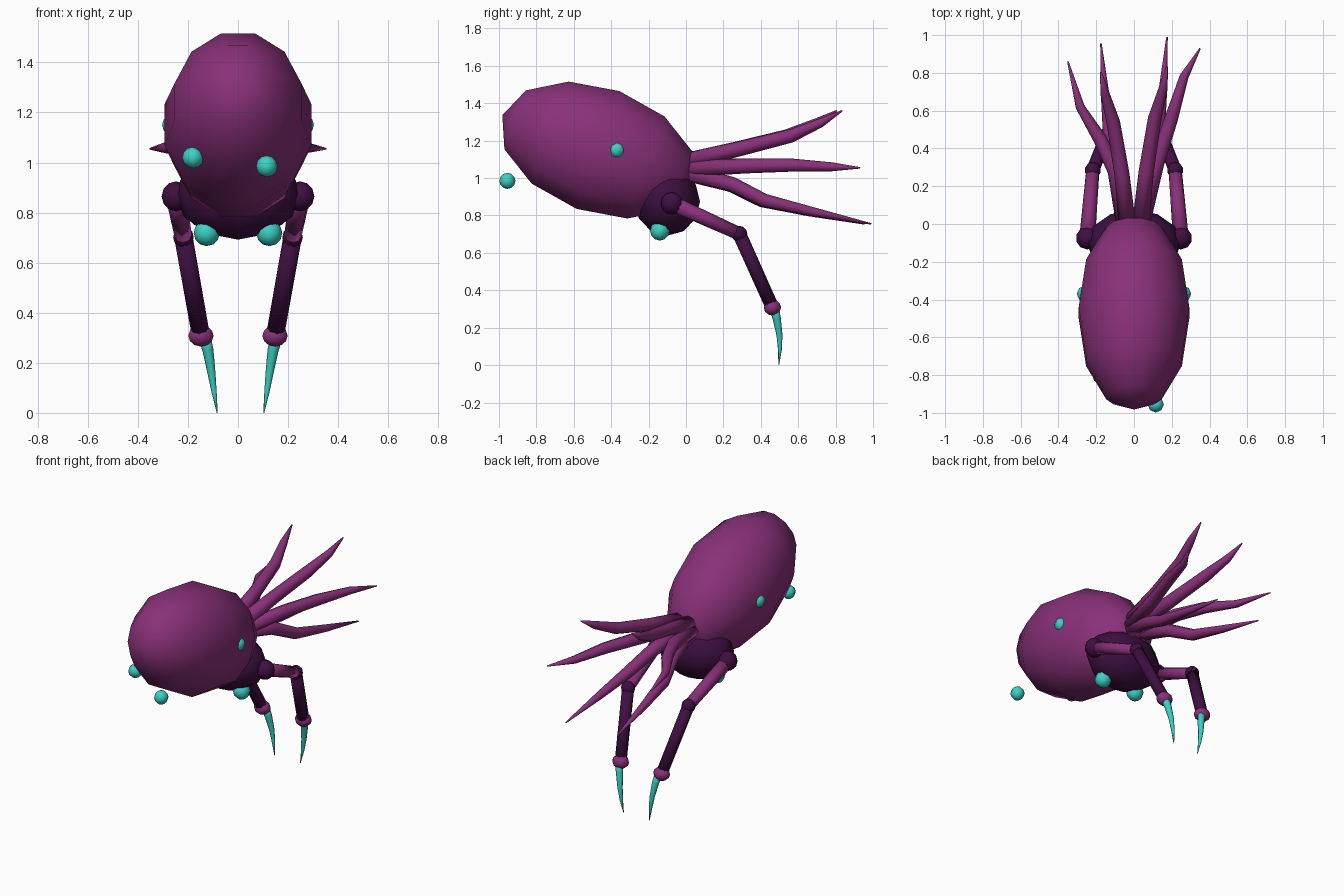
import bpy, bmesh, math
from mathutils import Matrix, Vector

cube = bpy.data.objects.get("Cube")
if cube:
    bpy.data.objects.remove(cube, do_unlink=True)


def material(name, rgb):
    m = bpy.data.materials.new(name)
    m.use_nodes = True
    m.diffuse_color = (*rgb, 1)
    m.node_tree.nodes["Principled BSDF"].inputs["Base Color"].default_value = (*rgb, 1)
    return m


PURPLE = material("purple skin", (0.25, 0.03, 0.19))
DARK = material("dark plum", (0.048, 0.005, 0.052))
TEAL = material("teal", (0.045, 0.64, 0.55))


def finish(bm, name, mat):
    mesh = bpy.data.meshes.new(name)
    for f in bm.faces:
        f.smooth = True
    bmesh.ops.recalc_face_normals(bm, faces=bm.faces)
    bm.to_mesh(mesh)
    bm.free()
    mesh.materials.append(mat)
    obj = bpy.data.objects.new(name, mesh)
    bpy.context.collection.objects.link(obj)
    return obj


def ball(name, mat, center, radii, segments=8, rings=6, turn=Matrix(), tilt=0):
    """Ellipsoid: turn orients the poles, tilt leans the scaled shape about x."""
    bm = bmesh.new()
    bmesh.ops.create_uvsphere(bm, u_segments=segments, v_segments=rings, radius=1)
    shape = (Matrix.Translation(center) @ Matrix.Rotation(math.radians(tilt), 4, "X")
             @ Matrix.Diagonal((*radii, 1)) @ turn)
    bm.transform(shape)
    return finish(bm, name, mat)


def tube(name, mat, points, radii, sides=8):
    """Tapered tube through the points; a zero radius makes a sharp tip."""
    pts = [Vector(p) for p in points]
    bm = bmesh.new()
    rings = []
    for i, (p, r) in enumerate(zip(pts, radii)):
        along = (pts[min(i + 1, len(pts) - 1)] - pts[max(i - 1, 0)]).normalized()
        side = along.cross(Vector((1, 0, 0))).normalized()
        other = along.cross(side)
        r = max(r, 0.002)
        angles = [math.tau * k / sides for k in range(sides)]
        rings.append([bm.verts.new(p + r * (math.cos(a) * side + math.sin(a) * other))
                      for a in angles])
    for a, b in zip(rings, rings[1:]):
        for k in range(sides):
            n = (k + 1) % sides
            bm.faces.new((a[k], a[n], b[n], b[k]))
    bm.faces.new(rings[0])
    bm.faces.new(rings[-1])
    return finish(bm, name, mat)


# Large egg-shaped body, poles along its length, leaning down to the back
lengthwise = Matrix.Rotation(math.pi / 2, 4, "X") @ Matrix.Rotation(math.radians(15), 4, "Z")
ball("body", PURPLE, (0, -0.47, 1.15), (0.303, 0.545, 0.347), 12, 6, lengthwise, -20)

# Dark hip mass under the rear
ball("hip", DARK, (0, -0.1, 0.875), (0.25, 0.175, 0.183), 12, 6)

# Small glowing orbs
ball("left_front_orb", TEAL, (0.115, -0.955, 0.985), (0.043,) * 3)
ball("right_front_orb", TEAL, (-0.18, -0.8, 1.02), (0.043,) * 3)

# Legs and paired orbs
for side, s in (("left", 1), ("right", -1)):
    ball(side + "_flank_orb", TEAL, (s * 0.26, -0.37, 1.15), (0.043,) * 3)
    ball(side + "_belly_orb", TEAL, (s * 0.125, -0.14, 0.718), (0.052,) * 3)

    shoulder = (s * 0.248, -0.075, 0.865)
    knee = (s * 0.218, 0.285, 0.702)
    ankle = (s * 0.148, 0.462, 0.308)
    ball(side + "_shoulder", DARK, shoulder, (0.06,) * 3, 10)
    tube(side + "_upper_leg", PURPLE, (shoulder, knee), (0.042, 0.035))
    ball(side + "_knee", DARK, knee, (0.043,) * 3, 10)
    tube(side + "_lower_leg", DARK, (knee, ankle), (0.037, 0.036))
    ball(side + "_ankle", PURPLE, ankle, (0.053, 0.046, 0.043), 10)

    # Curved claw; the left one sits slightly further out
    shift = 0.02 if s > 0 else 0
    tube(side + "_claw", TEAL,
         [(s * (x + shift), y, z) for x, y, z in
          ((0.138, 0.468, 0.32), (0.12, 0.485, 0.25), (0.106, 0.5, 0.16),
           (0.095, 0.502, 0.08), (0.083, 0.496, 0))],
         (0.026, 0.022, 0.016, 0.01, 0))

# Trailing tentacles: three per side, fanned around the rear tip
RADII = (0.045, 0.04, 0.036, 0.024, 0.004)
MIDDLE = {"left": ((0.04, 0, 1.05), (0.12, 0.32, 1.065), (0.195, 0.55, 1.07),
                   (0.265, 0.78, 1.06), (0.35, 0.93, 1.055)),
          "right": ((-0.05, 0, 1.05), (-0.1, 0.28, 1.065), (-0.18, 0.45, 1.07),
                    (-0.285, 0.62, 1.06), (-0.35, 0.86, 1.055))}
UPPER = ((0.035, 0, 1.09), (0.065, 0.28, 1.155), (0.11, 0.56, 1.225),
         (0.155, 0.72, 1.295), (0.175, 0.835, 1.36))
LOWER = ((0.035, 0, 1.03), (0.075, 0.25, 0.965), (0.125, 0.42, 0.88),
         (0.15, 0.68, 0.82), (0.175, 0.99, 0.755))
for side, s in (("left", 1), ("right", -1)):
    reach = 1 if s > 0 else 0.965
    tube(side + "_middle_tentacle", PURPLE, MIDDLE[side], RADII)
    for level, path in (("upper", UPPER), ("lower", LOWER)):
        tube(f"{side}_{level}_tentacle", PURPLE,
             [(s * x, y * reach, z) for x, y, z in path], RADII)
